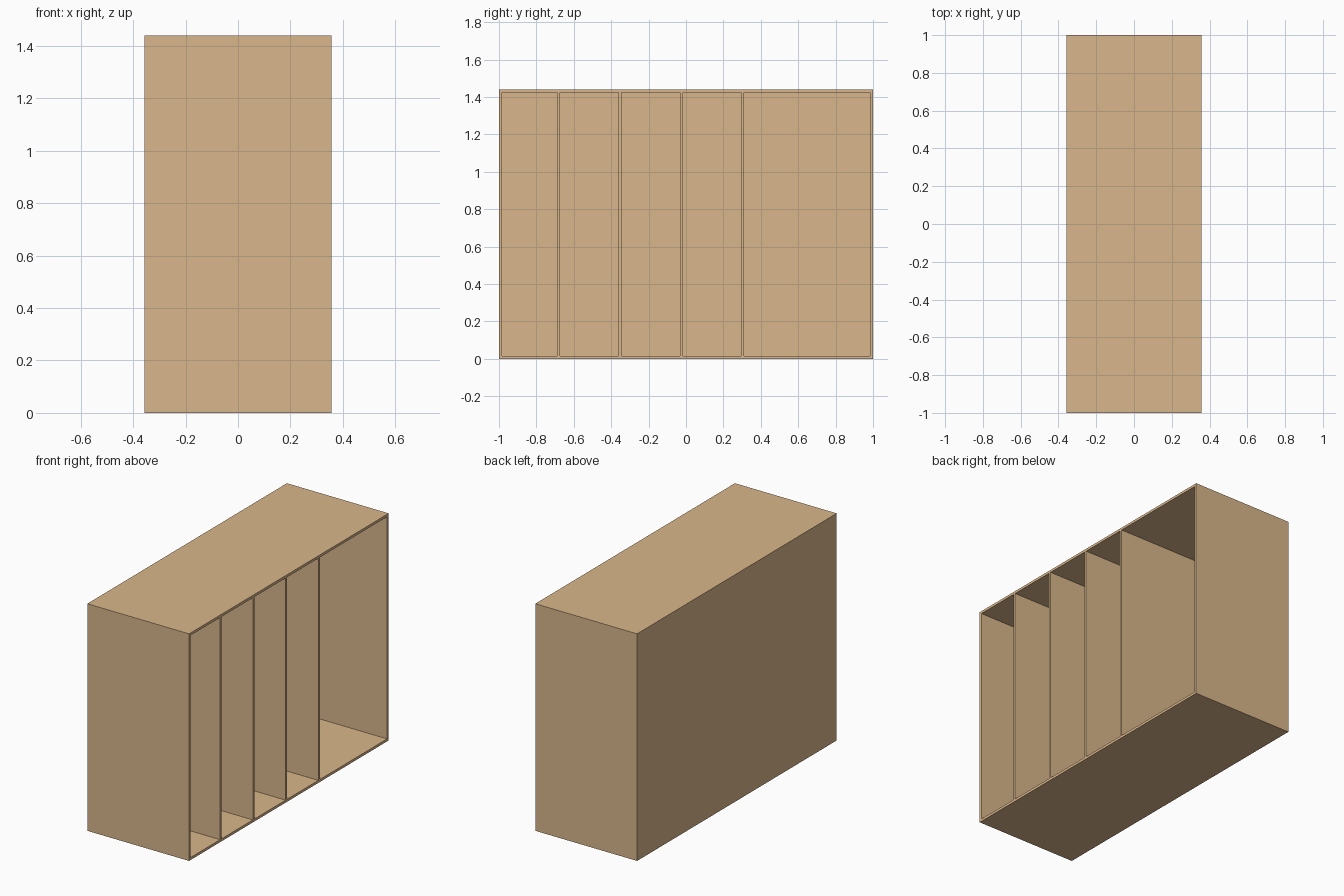
import bpy
import bmesh
from mathutils import Matrix

if "Cube" in bpy.data.objects:
    bpy.data.objects.remove(bpy.data.objects["Cube"])

W, D, H, T = 0.714, 2.0, 1.44, 0.016   # depth in x, length in y, height, board thickness

wood = bpy.data.materials.new("wood")
wood.diffuse_color = (0.70, 0.47, 0.26, 1)
wood.use_nodes = True
wood.node_tree.nodes["Principled BSDF"].inputs["Base Color"].default_value = wood.diffuse_color


def box(name, size, centre, open_front=False):
    bm = bmesh.new()
    bmesh.ops.create_cube(bm, size=1, matrix=Matrix.Translation(centre) @ Matrix.Diagonal((*size, 1)))
    if open_front:
        front = [f for f in bm.faces if f.normal.x > 0.9]
        bmesh.ops.delete(bm, geom=front, context='FACES_ONLY')
    mesh = bpy.data.meshes.new(name)
    bm.to_mesh(mesh)
    bm.free()
    mesh.materials.append(wood)
    obj = bpy.data.objects.new(name, mesh)
    bpy.context.collection.objects.link(obj)
    return obj


# Cabinet shell: top, bottom, ends and back, open towards +x
shell = box("cabinet_shell", (W, D, H), (0, 0, H / 2), open_front=True)
thick = shell.modifiers.new("board_thickness", 'SOLIDIFY')
thick.thickness = T
thick.offset = -1
thick.use_even_offset = True

# Upright dividers: four narrow bays and one wide bay
for i in range(4):
    box(f"divider_{i + 1}", (W - T, T, H - 2 * T), (T / 2, -0.681 + 0.328 * i, H / 2))
